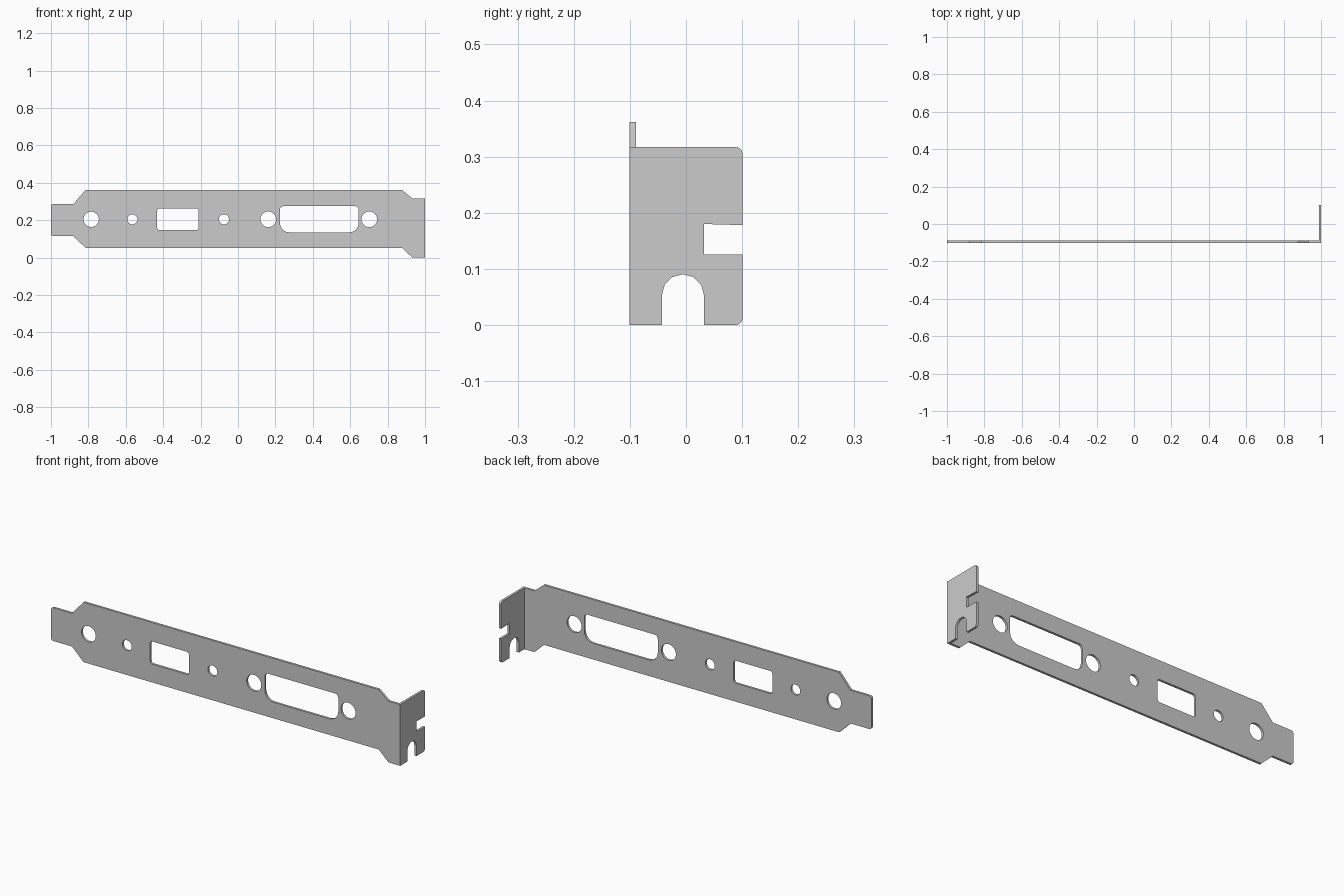
import bpy, bmesh, math
from mathutils import Vector

if "Cube" in bpy.data.objects:
    bpy.data.objects.remove(bpy.data.objects["Cube"])

T = 0.012        # sheet thickness
FRONT = -0.101   # y of the front surface


def rounded(corners, n=4):
    """2D loop from (u, z[, radius]) corners, arcs where a radius is given."""
    pts = []
    for i, c in enumerate(corners):
        p = Vector(c[:2])
        if len(c) == 2:
            pts.append(p)
            continue
        a = (Vector(corners[i - 1][:2]) - p).normalized()
        b = (Vector(corners[(i + 1) % len(corners)][:2]) - p).normalized()
        half = a.angle(b) / 2
        r = c[2]
        d = r / math.tan(half)
        centre = p + (a + b).normalized() * r / math.sin(half)
        s = (p + a * d - centre).normalized()
        e = (p + b * d - centre).normalized()
        pts += [centre + s.slerp(e, k / n) * r for k in range(n + 1)]
    return pts


def circle(x, z, r, n=24):
    return [Vector((x + r * math.cos(k * math.tau / n), z + r * math.sin(k * math.tau / n)))
            for k in range(n)]


def box(x0, x1, z0, z1, r_low, r_high):
    return rounded([(x0, z0, r_low), (x1, z0, r_low), (x1, z1, r_high), (x0, z1, r_high)])


# Flat pattern: long plate, with the end flange unfolded beyond u = 1
outline = rounded([
    (-1, .115, .012), (-.88, .115), (-.815, .052), (.877, .052), (.932, 0),
    (1.058, 0), (1.058, .0905, .0374), (1.133, .0905, .0374), (1.133, 0),
    (1.202, 0, .012), (1.202, .126), (1.133, .126), (1.133, .18), (1.202, .178),
    (1.202, .317, .012), (.932, .317), (.877, .362), (-.815, .362),
    (-.88, .287), (-1, .287, .012)], 3)

# Connector openings and screw holes
loops = [outline,
         box(-.432, -.211, .147, .264, .012, .012),
         box(.224, .645, .135, .275, .05, .018)]
loops += [circle(x, .205, r) for x, r in
          ((-.785, .041), (-.565, .027), (-.075, .027), (.162, .042), (.702, .042))]

bm = bmesh.new()
for loop in loops:
    vs = [bm.verts.new((p.x, 0, p.y)) for p in loop]
    for i, v in enumerate(vs):
        bm.edges.new((vs[i - 1], v))
bmesh.ops.remove_doubles(bm, verts=bm.verts[:], dist=0.0005)
bmesh.ops.triangle_fill(bm, edges=bm.edges[:], use_beauty=True, normal=(0, -1, 0))

# Crease line for the fold, then thickness
bmesh.ops.bisect_plane(bm, geom=bm.verts[:] + bm.edges[:] + bm.faces[:],
                       plane_co=(1, 0, 0), plane_no=(1, 0, 0))
res = bmesh.ops.extrude_face_region(bm, geom=bm.faces[:], use_keep_orig=True)
for g in res["geom"]:
    if isinstance(g, bmesh.types.BMVert):
        g.co.y = T

# Fold the flange back with a mitred corner
for v in bm.verts:
    u, d = v.co.x, v.co.y
    v.co.x = min(u, 1 - d)
    v.co.y = FRONT + max(d, u - 1)
bmesh.ops.recalc_face_normals(bm, faces=bm.faces[:])

mesh = bpy.data.meshes.new("slot_bracket")
bm.to_mesh(mesh)
bm.free()
bpy.context.collection.objects.link(bpy.data.objects.new("slot_bracket", mesh))
